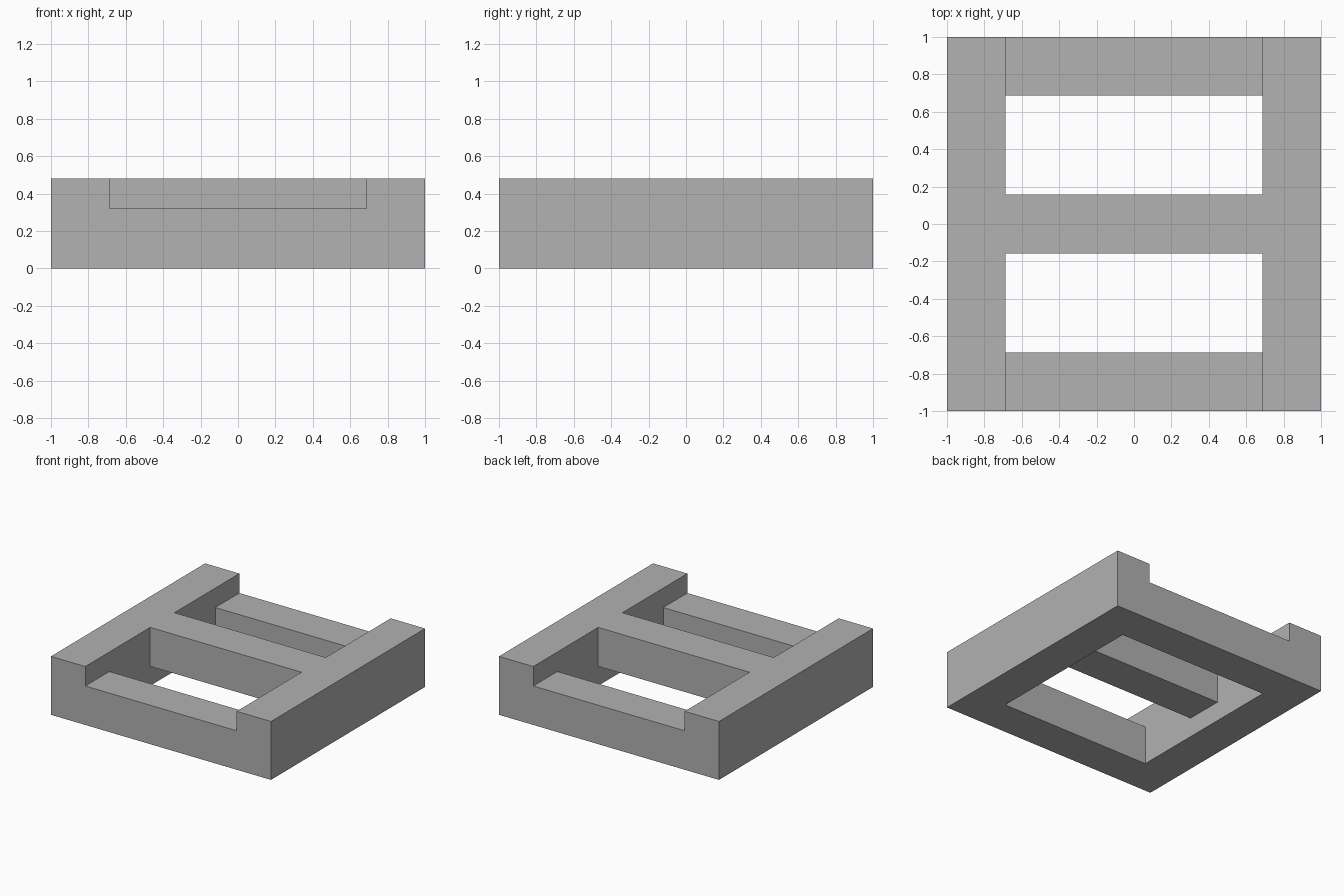
import bpy
import bmesh
import math

if "Cube" in bpy.data.objects:
    bpy.data.objects.remove(bpy.data.objects["Cube"], do_unlink=True)

HEIGHT = 0.48
INNER = 0.688      # half width of the opening
BAR = 0.158        # half width of the middle bar
STEP = HEIGHT / 3  # depth of the notches and of the recess under the bar

grey = bpy.data.materials.new("grey")
grey.use_nodes = True
colour = (0.445, 0.445, 0.445, 1)
grey.diffuse_color = colour
grey.node_tree.nodes["Principled BSDF"].inputs["Base Color"].default_value = colour


def box(name, low, high):
    """Axis-aligned box between two corners."""
    centre = [(a + b) / 2 for a, b in zip(low, high)]
    bpy.ops.mesh.primitive_cube_add(size=1, location=centre)
    obj = bpy.context.object
    obj.name = name
    obj.scale = [b - a for a, b in zip(low, high)]
    bpy.ops.object.transform_apply(location=True, rotation=False, scale=True)
    obj.data.materials.append(grey)
    return obj


# Solid block that becomes the frame
frame = box("frame", (-1, -1, 0), (1, 1, HEIGHT))

# Two windows and end notches, mirrored front to back, and the recess under the bar
cutters = []
for side, sign in (("front", -1), ("back", 1)):
    for part, outer, bottom, top in (("window", INNER, -1, 1), ("notch", 2, HEIGHT - STEP, 1)):
        y = sorted((sign * BAR, sign * outer))
        cutters.append(box(side + "_" + part + "_cutter", (-INNER, y[0], bottom), (INNER, y[1], top)))
cutters.append(box("under_bar_cutter", (-INNER, -INNER, -1), (INNER, INNER, STEP)))

for cutter in cutters:
    cutter.hide_render = True
    cut = frame.modifiers.new(cutter.name, "BOOLEAN")
    cut.operation = "DIFFERENCE"
    cut.solver = "EXACT"
    cut.object = cutter

# Apply the cuts, then drop the cutters
bpy.ops.object.select_all(action="DESELECT")
frame.select_set(True)
bpy.context.view_layer.objects.active = frame
for name in [m.name for m in frame.modifiers]:
    bpy.ops.object.modifier_apply(modifier=name)
for cutter in cutters:
    bpy.data.objects.remove(cutter, do_unlink=True)

# Merge coplanar faces left by the cuts
bm = bmesh.new()
bm.from_mesh(frame.data)
bmesh.ops.remove_doubles(bm, verts=bm.verts, dist=0.0001)
bmesh.ops.dissolve_limit(bm, angle_limit=math.radians(1), verts=bm.verts, edges=bm.edges)
bm.to_mesh(frame.data)
bm.free()
